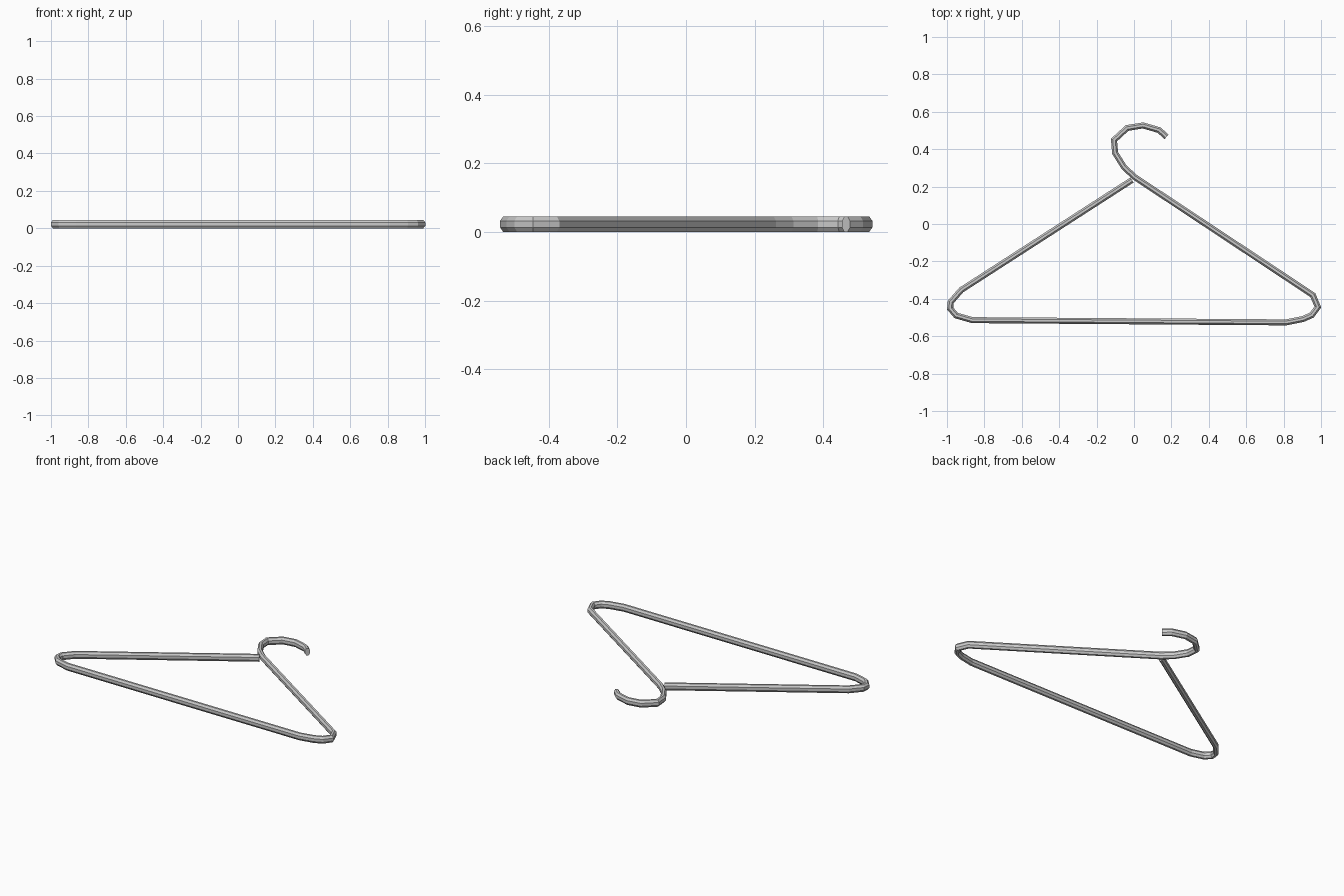
import bpy, bmesh, math
from mathutils import Vector

if "Cube" in bpy.data.objects:
    bpy.data.objects.remove(bpy.data.objects["Cube"])

SIDES = 8
HALF_W, HALF_H = 0.016, 0.0225   # oval wire section

# Centre line of the bent wire, from hook tip round to the loose end
path = [(0.174, 0.466), (0.134, 0.502), (0.048, 0.527), (-0.037, 0.513),
        (-0.107, 0.449), (-0.101, 0.38), (-0.053, 0.303), (0.005, 0.25),
        (0.956, -0.38), (0.983, -0.444), (0.951, -0.487), (0.903, -0.508),
        (0.812, -0.526), (-0.865, -0.514), (-0.951, -0.489), (-0.983, -0.452),
        (-0.98, -0.417), (-0.924, -0.353), (-0.011, 0.235)]
pts = [Vector(p) for p in path]


def miter(i):
    """Sideways vector at a bend, lengthened so the wire keeps its width."""
    dirs = []
    if i > 0:
        dirs.append((pts[i] - pts[i - 1]).normalized())
    if i < len(pts) - 1:
        dirs.append((pts[i + 1] - pts[i]).normalized())
    t = sum(dirs, Vector((0, 0))).normalized()
    return Vector((-t.y, t.x)) / t.dot(dirs[0])


# Sweep the oval section along the path
bm = bmesh.new()
rings = []
k = 1 / math.cos(math.pi / SIDES)
for i, p in enumerate(pts):
    side = miter(i)
    ring = []
    for s in range(SIDES):
        a = 2 * math.pi * (s + 0.5) / SIDES
        q = p + side * (HALF_W * k * math.cos(a))
        ring.append(bm.verts.new((q.x, q.y, HALF_H * (1 + k * math.sin(a)))))
    rings.append(ring)
for r0, r1 in zip(rings, rings[1:]):
    for s in range(SIDES):
        n = (s + 1) % SIDES
        bm.faces.new((r0[s], r0[n], r1[n], r1[s]))

# Flat caps on both cut ends
bm.faces.new(rings[0])
bm.faces.new(rings[-1])
bmesh.ops.recalc_face_normals(bm, faces=bm.faces)

mesh = bpy.data.meshes.new("hanger_wire")
bm.to_mesh(mesh)
bm.free()
bpy.context.collection.objects.link(bpy.data.objects.new("hanger_wire", mesh))
